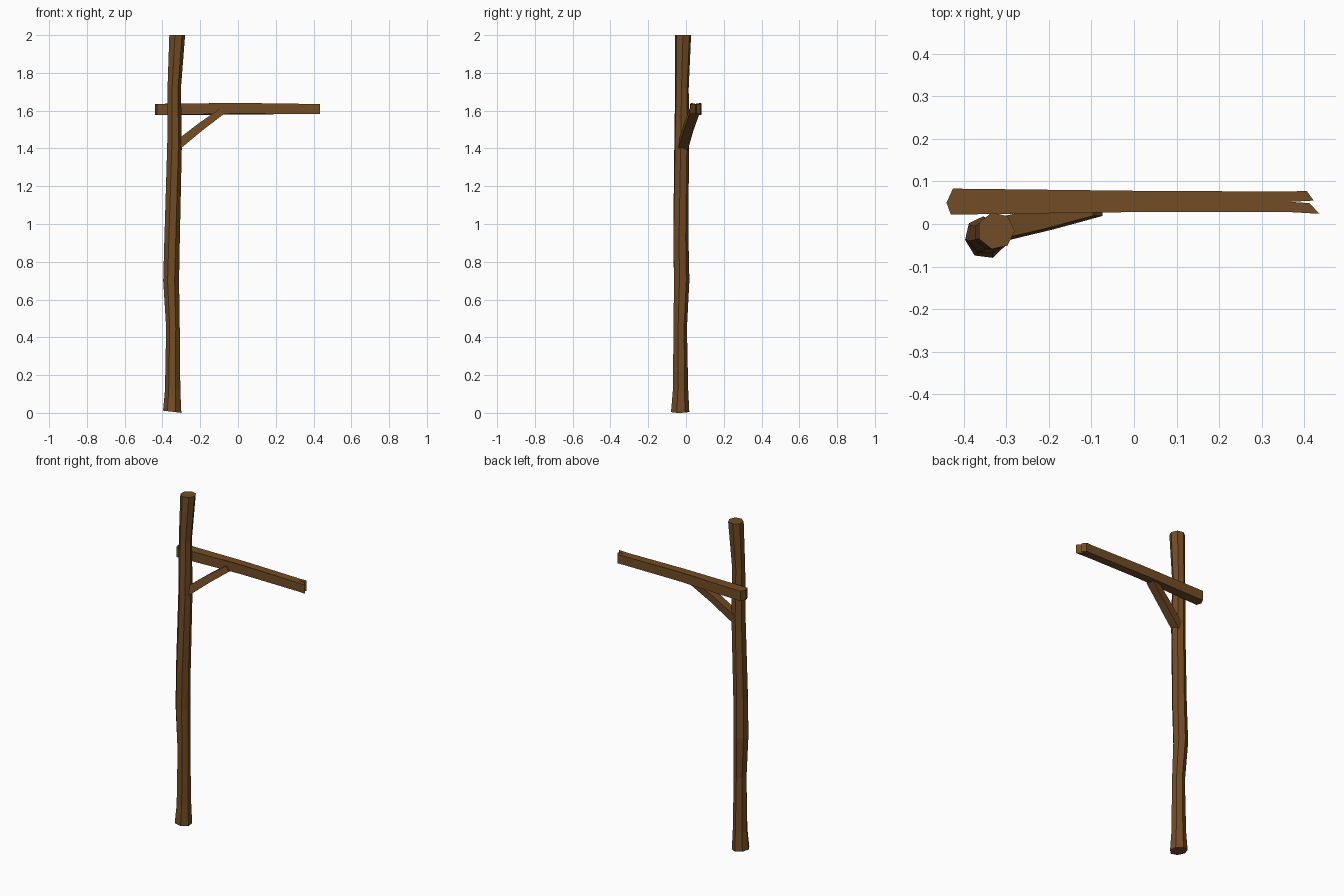
import bpy, bmesh
from math import cos, sin, radians, tau
from mathutils import Vector

cube = bpy.data.objects.get("Cube")
if cube:
    bpy.data.objects.remove(cube)

# Single timber colour
COLOUR = (0.17, 0.073, 0.018, 1)
wood = bpy.data.materials.new("brown wood")
wood.use_nodes = True
wood.diffuse_color = COLOUR
bsdf = wood.node_tree.nodes["Principled BSDF"]
bsdf.inputs["Base Color"].default_value = COLOUR
bsdf.inputs["Roughness"].default_value = 0.9


def finish(bm, name):
    bmesh.ops.recalc_face_normals(bm, faces=bm.faces)
    mesh = bpy.data.meshes.new(name)
    bm.to_mesh(mesh)
    bm.free()
    mesh.materials.append(wood)
    obj = bpy.data.objects.new(name, mesh)
    bpy.context.collection.objects.link(obj)
    return obj


def loft(name, rings):
    """Skin a list of equal-length point rings and cap both ends."""
    bm = bmesh.new()
    loops = [[bm.verts.new(p) for p in ring] for ring in rings]
    for a, b in zip(loops, loops[1:]):
        for i in range(len(a)):
            j = (i + 1) % len(a)
            bm.faces.new((a[i], a[j], b[j], b[i]))
    bm.faces.new(loops[0])
    bm.faces.new(loops[-1])
    return finish(bm, name)


# Crooked upright post: height, centre x, centre y, radius
SIDES = 7
post_path = [
    (0.006, -0.347, -0.032, 0.050),
    (0.12, -0.345, -0.030, 0.042),
    (0.45, -0.344, -0.032, 0.037),
    (0.70, -0.354, -0.025, 0.043),
    (0.93, -0.349, -0.029, 0.042),
    (1.42, -0.337, -0.024, 0.040),
    (1.72, -0.339, -0.022, 0.037),
    (2.00, -0.324, -0.016, 0.044),
]
rings = []
for z, cx, cy, r in post_path:
    turn = radians(-20 + 10 * z)
    slant = 0.12 if z < 0.1 else 0  # foot is cut slightly askew
    ring = []
    for i in range(SIDES):
        a = turn + tau * i / SIDES
        ring.append((cx + r * cos(a), cy + r * sin(a), z - slant * r * cos(a)))
    rings.append(ring)
loft("upright_post", rings)


# Cross beam: plan outline with pointed left end and split right end
def beam_z(x, side):
    thick = 0.030 - 0.004 * (x + 0.44)
    lift = 0.005 * max(0, 1 - abs(x) / 0.35)
    return 1.606 + 0.004 * (x + 0.44) + side * thick + lift


plan = [
    (-0.43, 0.022), (0, 0.028), (0.365, 0.028), (0.435, 0.024),
    (0.412, 0.049), (0.365, 0.052), (0.422, 0.055), (0.405, 0.078),
    (0.365, 0.076), (0, 0.078), (-0.425, 0.083), (-0.44, 0.05),
]
loft("cross_beam", [[(x, y, beam_z(x, s)) for x, y in plan] for s in (-1, 1)])

# Diagonal brace: slightly bowed square timber running from post into beam
brace_path = [
    (-0.335, -0.018, 1.405),
    (-0.20, 0.014, 1.513),
    (-0.085, 0.045, 1.597),
]
along = Vector((0.78, 0, 0.63))
up = Vector((-along.z, 0, along.x))
rings = []
for k, p in enumerate(brace_path):
    half_y, half_up = 0.026, 0.024 - 0.003 * k
    rings.append([
        Vector(p) + Vector((0, sy * half_y, 0)) + up * su * half_up
        for sy, su in ((-1, -1), (1, -1), (1, 1), (-1, 1))
    ])
loft("diagonal_brace", rings)
